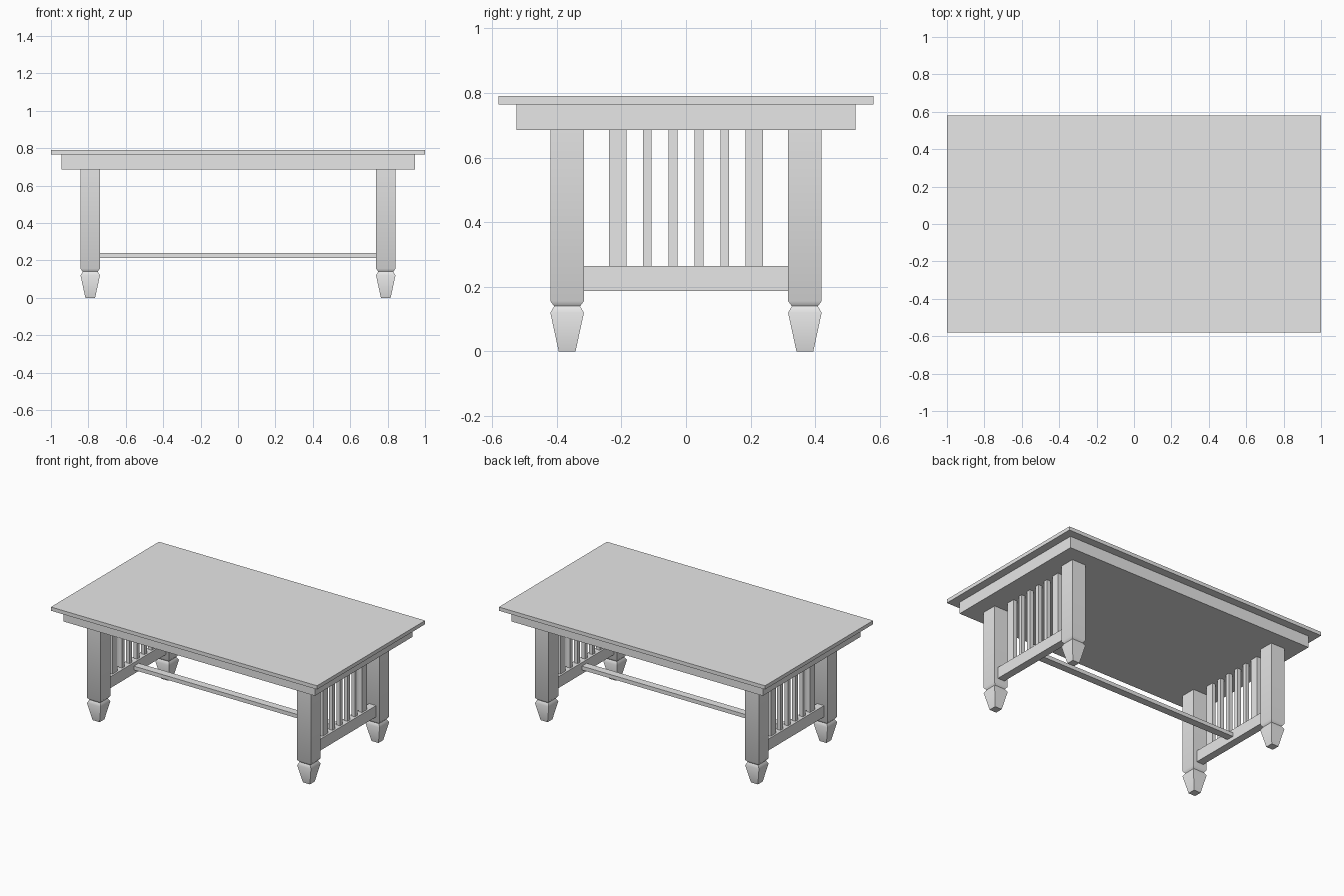
import bpy, bmesh
from math import radians

cube = bpy.data.objects.get("Cube")
if cube:
    bpy.data.objects.remove(cube, do_unlink=True)

grey = bpy.data.materials.new("plain_grey")
grey.use_nodes = True
grey.diffuse_color = (0.8, 0.8, 0.8, 1)
grey.node_tree.nodes["Principled BSDF"].inputs["Base Color"].default_value = (0.8, 0.8, 0.8, 1)


def square_column(name, x, y, sections):
    """Stack rectangular sections (z, half width, half depth) into a closed solid."""
    bm = bmesh.new()
    rings = []
    for z, hx, hy in sections:
        corners = ((-hx, -hy), (hx, -hy), (hx, hy), (-hx, hy))
        rings.append([bm.verts.new((cx, cy, z)) for cx, cy in corners])
    bm.faces.new(reversed(rings[0]))
    bm.faces.new(rings[-1])
    for low, high in zip(rings, rings[1:]):
        for i in range(4):
            j = (i + 1) % 4
            bm.faces.new((low[i], low[j], high[j], high[i]))
    mesh = bpy.data.meshes.new(name)
    bm.to_mesh(mesh)
    bm.free()
    mesh.materials.append(grey)
    obj = bpy.data.objects.new(name, mesh)
    obj.location = (x, y, 0)
    bpy.context.collection.objects.link(obj)
    return obj


def board(name, x, y, hx, hy, bottom, top):
    return square_column(name, x, y, [(bottom, hx, hy), (top, hx, hy)])


TOP, APRON_TOP, APRON_BOTTOM = 0.79, 0.765, 0.686
RAIL_BOTTOM, RAIL_TOP = 0.187, 0.264
LEG_X, LEG_Y = 0.79, 0.368

# Table top and solid apron
board("table_top", 0, 0, 1.0, 0.58, APRON_TOP, TOP)
board("apron", 0, 0, 0.945, 0.525, APRON_BOTTOM, APRON_TOP)

# Long stretcher between the end rails
board("stretcher", 0, 0, LEG_X, 0.026, 0.214, 0.24)

# Leg profile from the tapered foot, past the neck, up to the apron
leg_profile = [(0, 0.026), (0.12, 0.052), (0.14, 0.04), (0.156, 0.052), (APRON_BOTTOM, 0.052)]

for side, sx in (("right", -1), ("left", 1)):
    x = sx * LEG_X
    for end, sy in (("front", -1), ("back", 1)):
        leg = square_column(f"{end}_{side}_leg", x, sy * LEG_Y,
                            [(z, h, h) for z, h in leg_profile])
        bpy.ops.object.select_all(action='DESELECT')
        leg.select_set(True)
        bpy.context.view_layer.objects.active = leg
        bpy.ops.object.shade_smooth_by_angle(angle=radians(50))

        # Two narrow slats and one wide slat in each half of the end panel
        for kind, y, half in (("inner", 0.04, 0.0135), ("middle", 0.12, 0.0135), ("wide", 0.211, 0.027)):
            board(f"{end}_{side}_{kind}_slat", x, sy * y, 0.0135, half, RAIL_TOP, APRON_BOTTOM)

    # Low rail joining the two legs of this end
    board(f"{side}_end_rail", x, 0, 0.026, LEG_Y - 0.052, RAIL_BOTTOM, RAIL_TOP)
